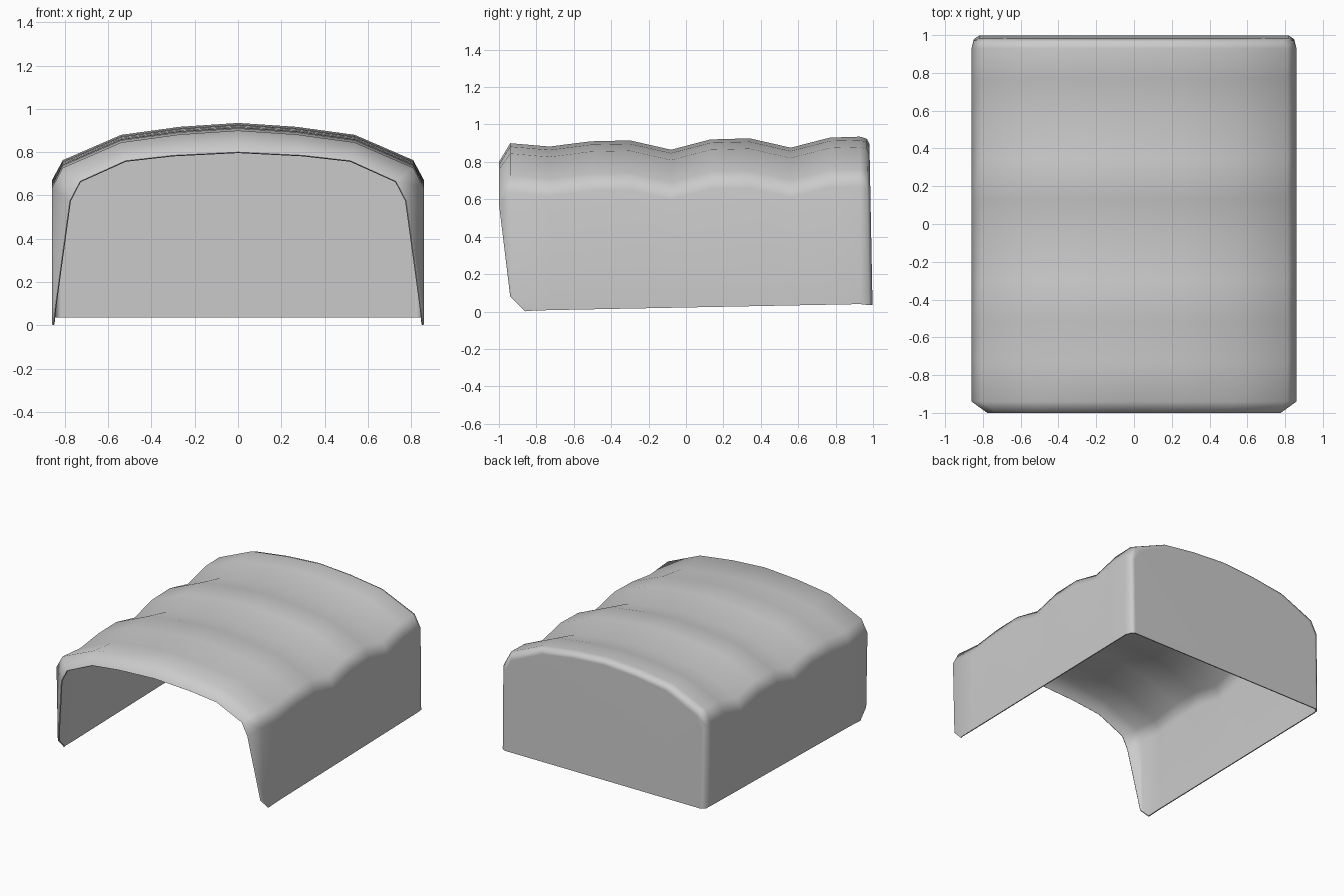
import bpy
import bmesh

cube = bpy.data.objects.get("Cube")
if cube:
    bpy.data.objects.remove(cube, do_unlink=True)

# Canvas colour
mat = bpy.data.materials.new("canvas_grey")
mat.use_nodes = True
grey = (0.6, 0.6, 0.6, 1)
mat.diffuse_color = grey
mat.node_tree.nodes["Principled BSDF"].inputs["Base Color"].default_value = grey

# Half of the hoop, ridge to shoulder, as (x, drop below ridge)
HOOP = [(0, 0), (0.27, 0.018), (0.54, 0.055), (0.81, 0.172), (0.86, 0.265)]

# Ridge line of the sagging cloth, as (y, height)
RIDGE = [(-0.94, 0.90), (-0.73, 0.882), (-0.51, 0.91), (-0.30, 0.915),
         (-0.08, 0.865), (0.13, 0.92), (0.34, 0.926), (0.56, 0.876),
         (0.77, 0.93), (0.93, 0.935)]


def hem(y):
    """Height of the lower edge, rising gently to the back."""
    return 0.005 + 0.035 * (y + 0.86) / 1.8


def body_half(y, ridge):
    pts = [(x, y, ridge - d) for x, d in HOOP]
    h = hem(y)
    return pts + [(0.86, y, h + 0.075), (0.858, y, h)]


def back_half(y, inset, lean):
    """Hoop shrunk towards the middle, tilted out at the foot."""
    top = 0.935
    pts = [(x * (1 - inset / 0.86), top - inset - d) for x, d in HOOP]
    pts += [(0.86 - inset, 0.115), (0.86 - inset, 0.035)]
    return [(x, y + lean * (1 - z / top), z) for x, z in pts]


# Front lip, narrower and cut back at its feet
front = [(0, -1, 0.80), (0.30, -1, 0.785), (0.52, -1, 0.76),
         (0.73, -1, 0.665), (0.777, -1, 0.575),
         (0.845, -0.94, 0.08), (0.853, -0.86, 0.0)]
first = body_half(*RIDGE[0])
first[5:] = [(0.86, -0.925, 0.08), (0.86, -0.855, 0.003)]

halves = [front, first] + [body_half(y, z) for y, z in RIDGE[1:]]
halves += [back_half(0.967, 0.012, 0.012), back_half(0.98, 0.04, 0.018)]

# Loft the mirrored hoops into one shell and close the back
bm = bmesh.new()
rings = []
for half in halves:
    ring = [(-x, y, z) for x, y, z in reversed(half[1:])] + half
    rings.append([bm.verts.new(p) for p in ring])
for a, b in zip(rings, rings[1:]):
    for i in range(len(a) - 1):
        bm.faces.new((a[i], a[i + 1], b[i + 1], b[i]))
bm.faces.new(rings[-1])
bmesh.ops.recalc_face_normals(bm, faces=bm.faces)
if max(bm.faces, key=lambda f: f.calc_center_median().z).normal.z < 0:
    bmesh.ops.reverse_faces(bm, faces=bm.faces)
mesh = bpy.data.meshes.new("canvas_cover")
bm.to_mesh(mesh)
bm.free()
mesh.materials.append(mat)
cover = bpy.data.objects.new("canvas_cover", mesh)
bpy.context.collection.objects.link(cover)
bpy.context.view_layer.objects.active = cover
cover.select_set(True)

# Thin cloth with soft folds and flat walls
cloth = cover.modifiers.new("cloth_thickness", 'SOLIDIFY')
cloth.thickness = 0.008
cloth.offset = -1
bpy.ops.object.modifier_apply(modifier=cloth.name)
bpy.ops.object.shade_smooth_by_angle(angle=1.2)
soft = cover.modifiers.new("soft_folds", 'WEIGHTED_NORMAL')
soft.keep_sharp = True
